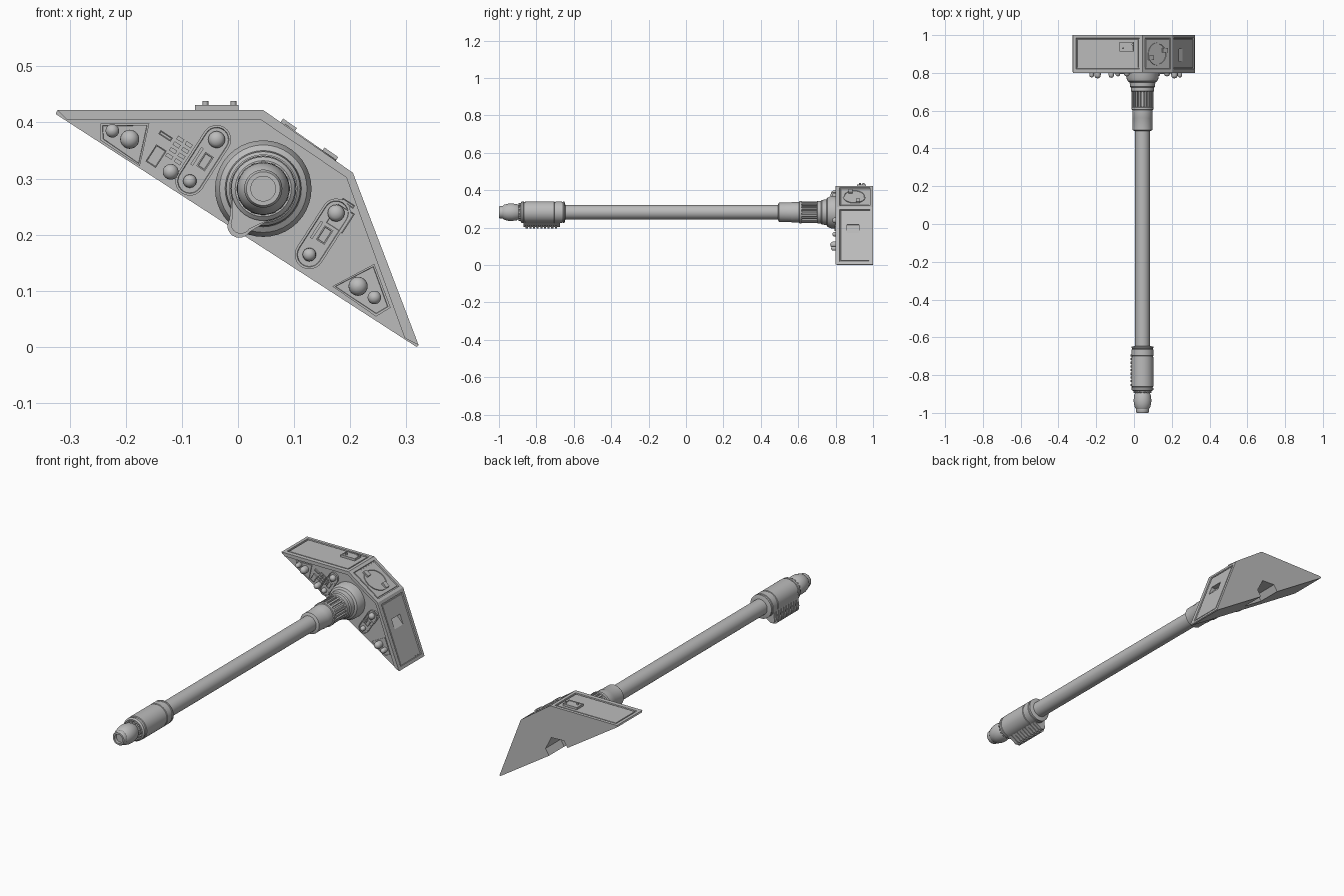
import bpy, bmesh, math
from mathutils import Matrix, Vector

if "Cube" in bpy.data.objects:
    bpy.data.objects.remove(bpy.data.objects["Cube"], do_unlink=True)

grey = bpy.data.materials.new("plain grey")
grey.use_nodes = True
COLOUR = (0.5, 0.5, 0.5, 1)
grey.diffuse_color = COLOUR
grey.node_tree.nodes["Principled BSDF"].inputs["Base Color"].default_value = COLOUR

AXIS = Vector((0.045, 0, 0.282))      # handle axis
ALONG = Vector((0.841, 0, -0.541))    # along the long edge of the head
ACROSS = Vector((0.541, 0, 0.841))    # away from the long edge


def finish(name, bm, smooth=True):
    bmesh.ops.recalc_face_normals(bm, faces=bm.faces)
    mesh = bpy.data.meshes.new(name)
    bm.to_mesh(mesh)
    bm.free()
    mesh.materials.append(grey)
    ob = bpy.data.objects.new(name, mesh)
    bpy.context.collection.objects.link(ob)
    if smooth:
        bpy.ops.object.select_all(action='DESELECT')
        ob.select_set(True)
        bpy.context.view_layer.objects.active = ob
        bpy.ops.object.shade_smooth_by_angle(angle=math.radians(35))
    return ob


def frame(origin, u, v):
    """Matrix whose local x, y, z are u, v and the outward normal."""
    w = u.cross(v)
    m = Matrix((u, v, w)).transposed().to_4x4()
    m.translation = origin
    return m


def prism_bm(pts, m, h0, h1, inset=0, sink=0):
    """Extruded outline, with an optional inset and sunk cap."""
    bm = bmesh.new()
    base = bm.faces.new([bm.verts.new((p[0], p[1], h0)) for p in pts])
    new = bmesh.ops.extrude_face_region(bm, geom=[base], use_keep_orig=True)["geom"]
    for g in new:
        if isinstance(g, bmesh.types.BMVert):
            g.co.z = h1
    bmesh.ops.recalc_face_normals(bm, faces=bm.faces)
    if inset:
        cap = [f for f in bm.faces if f.calc_center_median().z > h1 - 1e-5]
        bmesh.ops.inset_individual(bm, faces=cap, thickness=inset)
        bmesh.ops.inset_individual(bm, faces=cap, thickness=0.001, depth=-sink)
    bmesh.ops.transform(bm, matrix=m, verts=bm.verts)
    return bm


def prism(name, pts, m, h0, h1, inset=0, sink=0):
    return finish(name, prism_bm(pts, m, h0, h1, inset, sink))


def rect(cx, cy, w, h):
    return [(cx + sx * w / 2, cy + sy * h / 2)
            for sx, sy in ((-1, -1), (1, -1), (1, 1), (-1, 1))]


def capsule(cx, cy, r, half, n=12):
    """Outline of a slot standing along local y."""
    pts = []
    for end in (0, 1):
        for i in range(n + 1):
            a = math.pi * (end + i / n)
            pts.append((cx + r * math.cos(a),
                        cy + r * math.sin(a) + (half if end == 0 else -half)))
    return pts


def circle(cx, cy, r, n=32):
    return [(cx + r * math.cos(math.tau * i / n), cy + r * math.sin(math.tau * i / n))
            for i in range(n)]


def lathe(name, profile, m, n=40):
    """Revolve (radius, height) points about local z."""
    bm = bmesh.new()
    rings = [[bm.verts.new((x, y, h)) for x, y in circle(0, 0, r, n)] for r, h in profile]
    for a, b in zip(rings, rings[1:]):
        for i in range(n):
            bm.faces.new((a[i], a[(i + 1) % n], b[(i + 1) % n], b[i]))
    bm.faces.new(rings[0])
    bm.faces.new(rings[-1])
    bmesh.ops.transform(bm, matrix=m, verts=bm.verts)
    return finish(name, bm)


X, Y, Z = Vector((1, 0, 0)), Vector((0, 1, 0)), Vector((0, 0, 1))
FACE_Y = 0.806
front = frame(Vector((0, FACE_Y, 0)), X, Z)                       # plain x, z drawing plane
tilted = frame(Vector((0, FACE_Y, 0.207)), ALONG, ACROSS)         # aligned to the long edge

# Head block with sunken panels on its three upper sides
A, B, C, D = (-0.322, 0.422), (0.045, 0.422), (0.205, 0.31), (0.322, 0.003)
bm = prism_bm([A, B, C, D, (0.318, 0), (-0.325, 0.415)], front, FACE_Y - 1, 0)
sides = [f for f in bm.faces if abs(f.normal.y) < 0.1 and f.normal.z > 0.2 and f.calc_area() > 0.02]
bmesh.ops.inset_individual(bm, faces=sides, thickness=0.022)
bmesh.ops.inset_individual(bm, faces=sides, thickness=0.002, depth=-0.006)
bmesh.ops.inset_individual(bm, faces=sides, thickness=0.006)
bmesh.ops.inset_individual(bm, faces=sides, thickness=0.002, depth=0.004)
head = finish("head_block", bm, False)

# Notch in the back and pocket in the steep side
notch = prism("notch_cutter", [(-.06, -.05), (.06, -.05), (.06, .035), (0, .07), (-.06, .035)],
              tilted, -0.25, -0.075)
pocket = prism("pocket_cutter", [(.25, .217), (.28, .145), (.215, .213)], front, -0.12, -0.055)
for cutter in (notch, pocket):
    cutter.hide_render = True
    cutter.hide_viewport = True
    cut = head.modifiers.new(cutter.name, 'BOOLEAN')
    cut.operation, cut.object, cut.solver = 'DIFFERENCE', cutter, 'EXACT'

# Raised rim round the front
prism("front_rim", [A, B, C, D, (.297, .016), (.193, .302), (.04, .405), (-.305, .405)],
      front, -0.001, 0.006)

# Control box on the flat side
top = frame(Vector((0, 0, 0.42)), X, Y)
prism("control_box", rect(-.038, .938, .077, .05), top, -0.005, 0.011, 0.006, 0.002)
for x, y in ((-.058, .93), (-.008, .95)):
    prism("control_button", circle(x, y, .005, 16), top, 0, 0.018)

# Dial on the sloped side
u = Vector((C[0] - B[0], 0, C[1] - B[1])).normalized()
slope = frame(Vector((.125, .9, .366)), u, Y)
prism("dial", circle(0, 0, .06), slope, -0.006, 0.002, 0.006, 0.003)
for s in (-1, 1):
    prism("dial_grip", rect(s * .045, s * .02, .03, .022), slope, -0.004, 0.008)

# Corner panels with domed studs
corners = {"left": [(-.245, .398), (-.158, .398), (-.175, .322), (-.245, .368)],
           "right": [(.168, .108), (.243, .148), (.272, .07), (.246, .054)]}
for side, pts in corners.items():
    prism(side + "_corner_panel", pts, front, -0.001, 0.004, 0.005, 0.003)
for x, z, r in ((-.193, .37, .017), (-.224, .385, .012), (-.12, .312, .014),
                (.214, .108, .017), (.243, .088, .012)):
    dome = [(r, -0.001), (r, .018)] + [
        (r * math.cos(a), .018 + r * math.sin(a)) for a in (.3, .6, .9, 1.2, 1.5)]
    lathe("domed_stud", dome, front @ Matrix.Translation((x, z, 0)), 24)

# Slotted consoles either side of the handle
for cx, cy in ((-.12, .072), (.13, .077)):
    prism("console", capsule(cx, cy, .026, .044), tilted, -0.001, 0.008, 0.004, 0.003)
    prism("console_switch", rect(cx + .004, cy, .018, .03), tilted, 0, 0.013, 0.003, 0.002)
    prism("console_bar", rect(cx - .013, cy, .005, .036), tilted, 0, 0.010)
    for s, r in ((1, .015), (-1, .012)):
        knob = [(r, 0), (r, .012), (r * .9, .018), (r * .6, .022), (r * .2, .024)]
        lathe("console_knob", knob, tilted @ Matrix.Translation((cx, cy + s * .044, 0)), 24)

# Small plates and bars beside the consoles
for x, z, w, h in ((-.146, .34, .022, .036), (-.129, .376, .026, .008),
                   (.182, .229, .036, .042), (.196, .256, .026, .007)):
    spot = frame(Vector((x, FACE_Y, z)), ALONG, ACROSS)
    prism("detail_plate", rect(0, 0, w, h), spot, -0.001, 0.007, 0.002, 0.001)
for i in range(2):
    for j in range(4):
        spot = frame(Vector((-.105, FACE_Y, .35)), ALONG, ACROSS)
        prism("detail_key", rect((i - .5) * .018, (j - 1.5) * .012, .013, .007), spot, -0.001, 0.006)

# Handle: everything turned about one axis running front to back
turn = frame(AXIS, Z, X)              # local z runs along +y
lathe("shaft", [(.0385, -.68), (.0385, .52)], turn)
lathe("neck_sleeve", [(.042, .492), (.052, .497), (.052, .56), (.054, .565), (.054, .605),
                      (.048, .61), (.048, .70)], turn)
lathe("head_collar", [(.056, .70), (.061, .703), (.061, .722), (.066, .727), (.068, .75),
                      (.078, .756), (.086, .775), (.086, .82)], turn)
for i in range(20):
    rib = turn @ Matrix.Rotation(math.tau * i / 20, 4, 'Z')
    prism("neck_rib", rect(.05, 0, .014, .009), rib, .615, .705)
lathe("neck_band", [(.05, .603), (.059, .606), (.059, .618), (.05, .621)], turn)

# Grip and pommel
lathe("grip", [(.05, -.884), (.057, -.878), (.057, -.868), (.054, -.866), (.054, -.862),
               (.058, -.86), (.058, -.705), (.055, -.703), (.055, -.699), (.058, -.697),
               (.058, -.664), (.055, -.662), (.055, -.658), (.058, -.656), (.058, -.65),
               (.04, -.645)], turn)
lathe("pommel", [(.022, -.985), (.022, -1), (.03, -1), (.034, -.994), (.034, -.98), (.04, -.972),
                 (.046, -.95), (.047, -.93), (.043, -.905), (.038, -.895), (.042, -.89),
                 (.042, -.87)], turn)
for i in range(16):
    tooth = turn @ Matrix.Rotation(math.tau * i / 16, 4, 'Z')
    prism("pommel_tooth", rect(.043, 0, .01, .008), tooth, -.895, -.875)

# Ribbed finger ridge under the grip
ridge = frame(AXIS, ALONG, ACROSS)    # local z points to -y


def teardrop(r, dist, n=12):
    arc = [(r * math.cos(math.pi * (1 + i / n)), -dist + r * math.sin(math.pi * (1 + i / n)))
           for i in range(n + 1)]
    return arc + [(.042, -.035), (-.042, -.035)]


prism("finger_ridge", teardrop(.018, .074), ridge, .675, .868)
for i in range(9):
    y = .69 + i * .0195
    prism("finger_rib", teardrop(.021, .079), ridge, y, y + .011)
